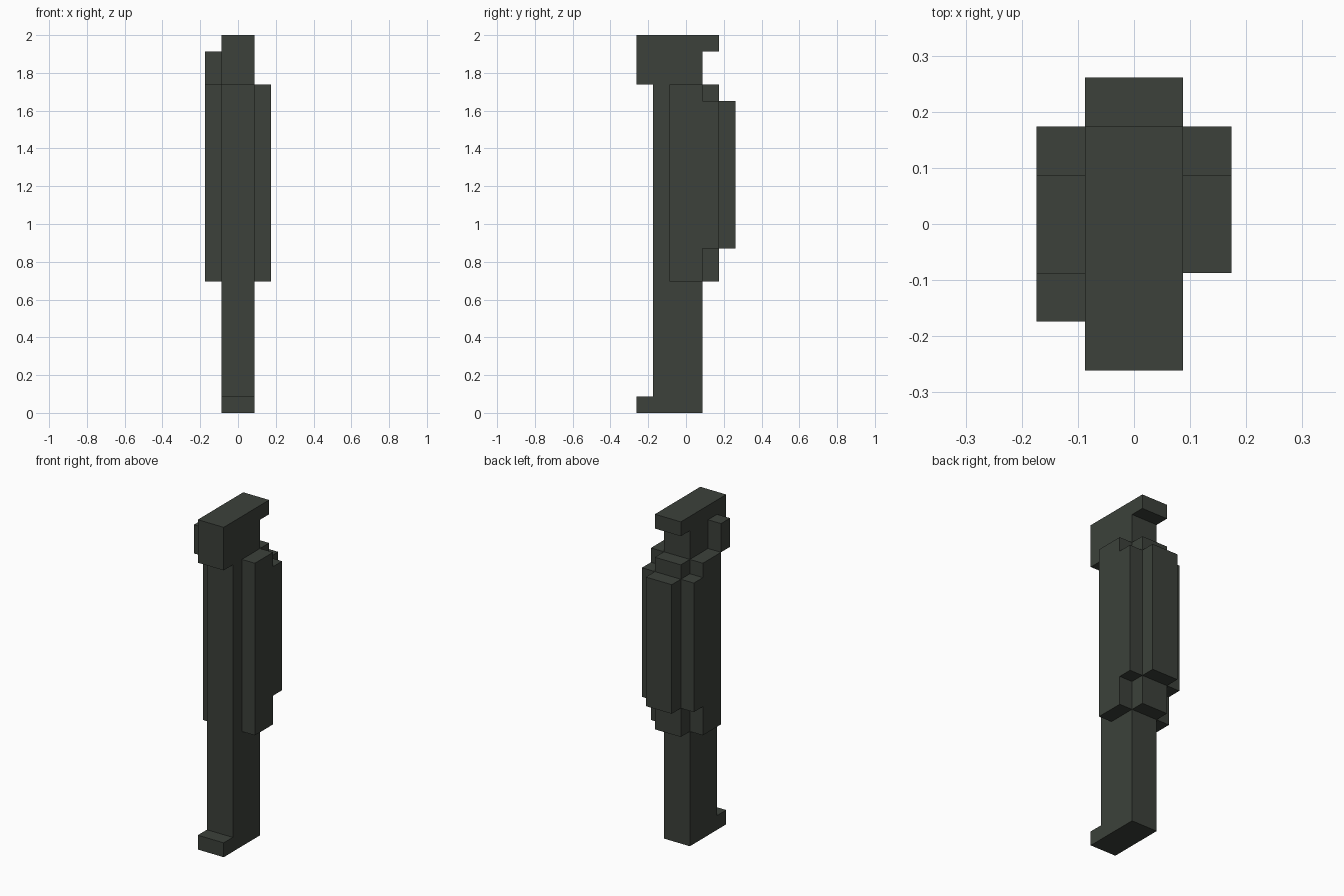
import bpy, bmesh

if "Cube" in bpy.data.objects:
    bpy.data.objects.remove(bpy.data.objects["Cube"])

U = 2 / 23  # one block of the grid

dark = bpy.data.materials.new("dark_green_grey")
dark.diffuse_color = (0.045, 0.053, 0.043, 1)
dark.use_nodes = True
dark.node_tree.nodes["Principled BSDF"].inputs["Base Color"].default_value = dark.diffuse_color


def slab(name, profile, x0, x1):
    """Extrude a (y, z) profile, in blocks, from x0 to x1."""
    bm = bmesh.new()
    face = bm.faces.new([bm.verts.new((x0 * U, y * U, z * U)) for y, z in profile])
    ext = bmesh.ops.extrude_face_region(bm, geom=[face])
    verts = [g for g in ext["geom"] if isinstance(g, bmesh.types.BMVert)]
    bmesh.ops.translate(bm, verts=verts, vec=((x1 - x0) * U, 0, 0))
    bmesh.ops.recalc_face_normals(bm, faces=bm.faces)
    mesh = bpy.data.meshes.new(name)
    bm.to_mesh(mesh)
    bm.free()
    mesh.materials.append(dark)
    obj = bpy.data.objects.new(name, mesh)
    bpy.context.collection.objects.link(obj)
    return obj


# Central post: foot at the front, head block with rear lip, stepped back bulge
slab("central_post", [
    (-3, 0), (1, 0), (1, 8), (2, 8), (2, 10), (3, 10), (3, 19), (2, 19),
    (2, 20), (1, 20), (1, 22), (2, 22), (2, 23), (-3, 23), (-3, 20),
    (-2, 20), (-2, 1), (-3, 1)], -1, 1)

# Matching stepped side panels
side = [(-1, 8), (1, 8), (1, 10), (2, 10), (2, 19), (1, 19), (1, 20), (-1, 20)]
for name, x0, x1 in (("left_side_panel", -2, -1), ("right_side_panel", 1, 2)):
    slab(name, side, x0, x1)

# Small knob on the left of the head
slab("head_knob", [(-2, 20), (-1, 20), (-1, 22), (-2, 22)], -2, -1)
